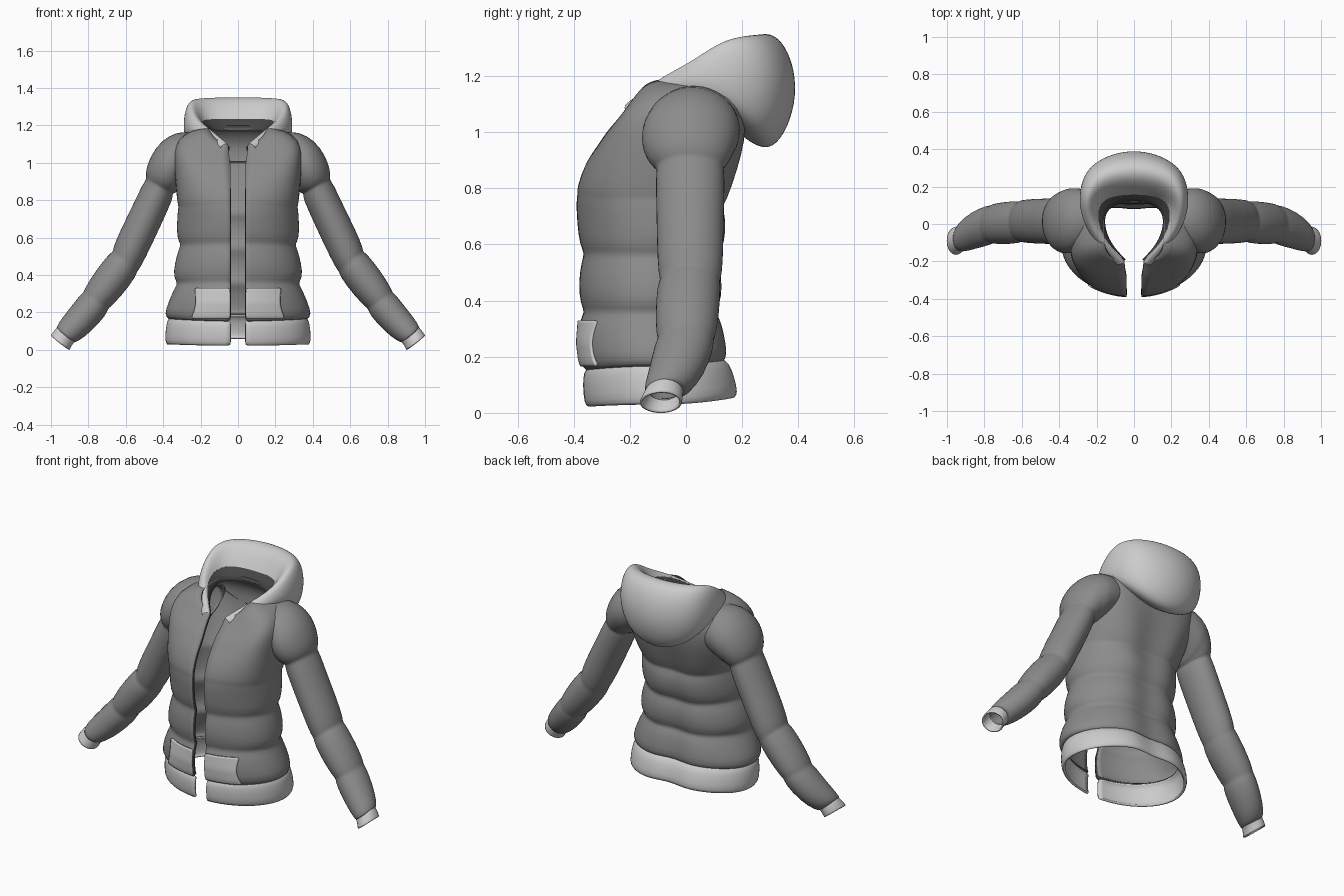
import bpy, bmesh
from math import sin, cos, pi, asin, exp


def material(name, v):
    m = bpy.data.materials.new(name)
    m.diffuse_color = (v, v, v, 1)
    return m


SHELL, DARK = material("dark_grey", .26), material("near_black", .06)


def grid_object(name, rows, closed=False, thick=0.0, levels=1, drop=None, mats=()):
    """Skin a grid of points, mirror it over x, smooth it, give it thickness."""
    bm = bmesh.new()
    vs = [[bm.verts.new(p) for p in r] for r in rows]
    n = len(rows[0])
    for i in range(len(rows) - 1):
        for j in range(n if closed else n - 1):
            k = (j + 1) % n
            bm.faces.new((vs[i][j], vs[i][k], vs[i + 1][k], vs[i + 1][j]))
    if drop:
        bad = [f for f in bm.faces if drop(f.calc_center_median())]
        bmesh.ops.delete(bm, geom=bad, context='FACES')
    for f in bm.faces:
        f.smooth = True
    me = bpy.data.meshes.new(name)
    bm.to_mesh(me)
    bm.free()
    for m in mats:
        me.materials.append(m)
    ob = bpy.data.objects.new(name, me)
    bpy.context.collection.objects.link(ob)
    m = ob.modifiers.new("mirror", 'MIRROR')
    m.use_clip = True
    s = ob.modifiers.new("smooth", 'SUBSURF')
    s.levels = s.render_levels = levels
    if thick:
        t = ob.modifiers.new("thickness", 'SOLIDIFY')
        t.thickness = thick
        t.offset = -1
        t.material_offset_rim = max(0, len(mats) - 1)
    return ob


def half_ring(zf, zs, zb, w, yf, yb, gap=0.04, segs=20):
    """Half of a rounded body section, from the front opening to mid back."""
    n = 2.05 + min(1.7, max(0, zs - 0.7) * 4.5)
    yc, d = (yf + yb) / 2, (yb - yf) / 2
    a0 = asin((gap / w) ** (n / 2))
    spine = .035 * min(1, max(0, (1.1 - zb) / .25))
    pts = []
    for j in range(segs + 1):
        a = a0 + (pi - a0) * j / segs
        c, s = cos(a), max(0, sin(a))
        x = w * s ** (2 / n) if j < segs else 0
        y = yc - d * (1 if c > 0 else -1) * abs(c) ** (2 / n)
        if c < 0:  # shallow hollow along the spine, fuller either side
            y += spine * c * c * (.45 - exp(-(x / .1) ** 2))
        z = zs + ((zf if c > 0 else zb) - zs) * c * c
        pts.append((x, y, z))
    return pts


# Quilted body: front z, side z, back z, half width, front y, back y
BODY = [
    (.15, .165, .185, .37, -.355, .14), (.17, .185, .205, .397, -.378, .155),
    (.25, .26, .28, .372, -.388, .145), (.33, .335, .34, .337, -.382, .13),
    (.36, .36, .36, .322, -.36, .11), (.385, .385, .385, .347, -.377, .13),
    (.46, .46, .45, .34, -.385, .14), (.54, .54, .52, .318, -.374, .13),
    (.57, .565, .545, .305, -.362, .112), (.595, .59, .57, .326, -.38, .138),
    (.68, .67, .65, .328, -.39, .155), (.76, .745, .71, .323, -.392, .145),
    (.78, .765, .73, .318, -.386, .132), (.80, .785, .75, .325, -.391, .15),
    (.90, .89, .87, .335, -.355, .185), (.95, .98, .97, .343, -.315, .21),
    (1.0, 1.06, 1.05, .345, -.285, .215), (1.05, 1.13, 1.11, .325, -.24, .205),
    (1.08, 1.178, 1.17, .245, -.215, .165), (1.1, 1.19, 1.2, .16, -.195, .12)]
rows = [half_ring(*r, gap=.04 if r[0] < 1.02 else .05) for r in BODY]
grid_object("body", rows, thick=.02, mats=(SHELL, DARK), drop=lambda c: c.x > .24 and
            ((c.y - .02) / .1) ** 2 + ((c.z - 1.0) / .11) ** 2 < 1)

# Hem band
HEM = [(.022, .03, .058, .38, -.35, .18), (.032, .045, .07, .392, -.364, .194),
       (.10, .115, .13, .388, -.369, .18), (.145, .165, .18, .378, -.366, .162),
       (.16, .18, .195, .36, -.35, .135)]
grid_object("hem_band", [half_ring(*r) for r in HEM], thick=.012)


# Sleeves: outer x,z, inner x,z, centre y, half depth
def tube(sections, segs=20):
    out = []
    for xo, zo, xi, zi, yc, ry in sections:
        ring = []
        for j in range(segs):
            c, s = cos(2 * pi * j / segs), sin(2 * pi * j / segs)
            ring.append(((xo + xi) / 2 + (xo - xi) / 2 * c, yc - ry * s,
                         (zo + zi) / 2 + (zo - zi) / 2 * c))
        out.append(ring)
    return out


SLEEVE = [
    (.18, 1.14, .26, .90, .035, .145), (.28, 1.178, .315, .86, .028, .166),
    (.37, 1.15, .325, .845, .017, .178), (.44, 1.088, .33, .84, .01, .17),
    (.485, 1.0, .335, .84, .01, .153), (.497, .935, .34, .835, .012, .132),
    (.487, .915, .35, .835, .015, .118), (.51, .89, .345, .81, .015, .125),
    (.565, .77, .405, .68, .015, .122), (.63, .64, .465, .55, .015, .12),
    (.67, .545, .525, .43, .015, .115), (.668, .525, .54, .42, .015, .105),
    (.69, .515, .545, .39, .01, .115), (.765, .42, .62, .29, .005, .115),
    (.82, .33, .685, .225, 0, .108), (.823, .31, .695, .22, 0, .098),
    (.845, .295, .70, .19, -.005, .108), (.91, .21, .785, .095, -.03, .102),
    (.965, .14, .86, .04, -.065, .085), (.97, .115, .88, .04, -.078, .068)]
grid_object("sleeve", tube(SLEEVE), closed=True, thick=.01, mats=(SHELL,))

# Cuffs
CUFF = [(.965, .125, .87, .045, -.075, .066), (.98, .108, .884, .03, -.08, .07),
        (.992, .092, .893, .014, -.085, .074), (1.002, .076, .9, -.001, -.09, .076)]
grid_object("cuff", tube(CUFF), closed=True, thick=.008)

# Lowered hood: profiles from the front opening round to mid back,
# each running neck, inner slope, crest, outer side, bottom, underside
HOOD = [
    [(.045, -.19, 1.08), (.045, -.2, 1.092), (.052, -.207, 1.102), (.07, -.215, 1.102),
     (.092, -.22, 1.088), (.09, -.215, 1.07), (.07, -.2, 1.06)],
    [(.13, -.1, 1.155), (.15, -.1, 1.18), (.165, -.1, 1.192), (.185, -.105, 1.188),
     (.205, -.11, 1.165), (.205, -.11, 1.145), (.18, -.1, 1.13)],
    [(.16, 0, 1.185), (.195, .01, 1.215), (.23, .015, 1.25), (.268, .02, 1.25),
     (.293, .035, 1.2), (.285, .05, 1.155), (.24, .04, 1.15)],
    [(.15, .07, 1.2), (.19, .1, 1.23), (.25, .125, 1.345), (.288, .16, 1.335),
     (.302, .2, 1.22), (.285, .19, 1.07), (.22, .14, 1.09)],
    [(.09, .11, 1.2), (.13, .15, 1.235), (.18, .22, 1.36), (.228, .31, 1.345),
     (.245, .35, 1.16), (.195, .3, .95), (.13, .17, 1.02)],
    [(0, .12, 1.2), (0, .16, 1.235), (0, .25, 1.36), (0, .365, 1.355),
     (0, .45, 1.13), (0, .32, .865), (0, .18, 1.0)]]
grid_object("hood", [p[1:] for p in HOOD], levels=3)

# Dark collar lining inside the hood
lining = [[(p[0][0], p[0][1], p[0][2] - .03), p[0], p[1]] for p in HOOD]
grid_object("collar_lining", lining, levels=2, mats=(DARK,))


# Patch pockets, following the lower front panel
def front_y(x, z):
    for a, b in zip(BODY, BODY[1:]):
        if a[0] <= z <= b[0]:
            t = (z - a[0]) / (b[0] - a[0])
            w, yf, yb = (a[k] + (b[k] - a[k]) * t for k in (3, 4, 5))
            return (yf + yb) / 2 - (yb - yf) / 2 * (1 - (x / w) ** 2.05) ** (1 / 2.05)


pocket = []
for i in range(9):
    t = i / 8
    z = .165 + .165 * t
    edge = .252 - .018 * t - .016 * sin(pi * t)
    xs = [.043 + (edge - .043) * j / 10 for j in range(11)]
    pocket.append([(x, front_y(x, z) - .006, z) for x in xs])
grid_object("pocket", pocket, thick=.012)
